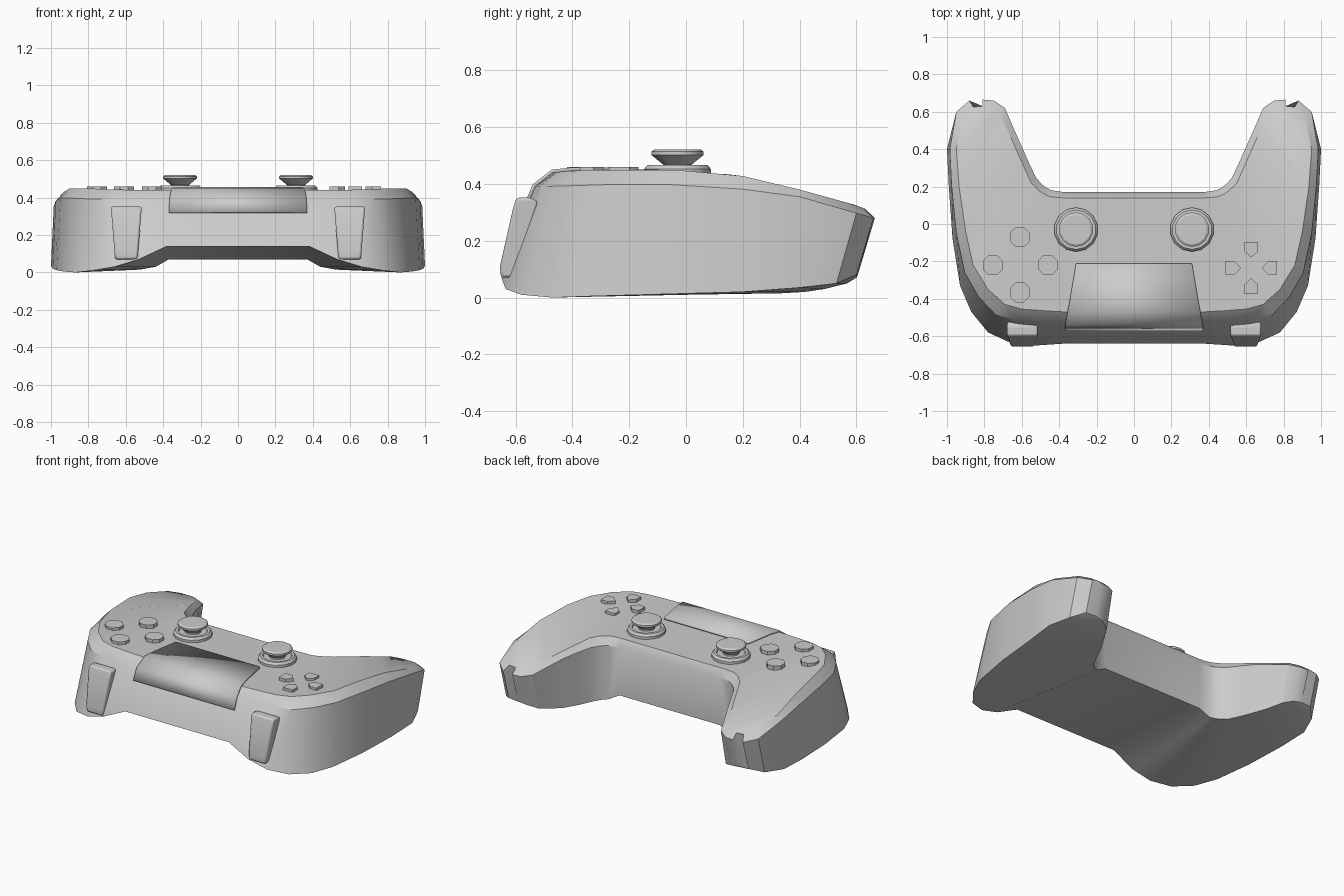
import bpy, bmesh, math
from mathutils import Vector

if "Cube" in bpy.data.objects:
    bpy.data.objects.remove(bpy.data.objects["Cube"])

grey = bpy.data.materials.new("plain_grey")
grey.diffuse_color = (0.6, 0.6, 0.6, 1)
grey.use_nodes = True
grey.node_tree.nodes["Principled BSDF"].inputs["Base Color"].default_value = grey.diffuse_color


def finish(name, bm, angle=30, mirror=False, bevel=0):
    bmesh.ops.recalc_face_normals(bm, faces=bm.faces)
    me = bpy.data.meshes.new(name)
    bm.to_mesh(me)
    bm.free()
    me.materials.append(grey)
    ob = bpy.data.objects.new(name, me)
    bpy.context.collection.objects.link(ob)
    if mirror:
        m = ob.modifiers.new("mirror", 'MIRROR')
        m.use_clip = True
    if bevel:
        b = ob.modifiers.new("bevel", 'BEVEL')
        b.width, b.segments = bevel, 2
    bpy.ops.object.select_all(action='DESELECT')
    ob.select_set(True)
    bpy.context.view_layer.objects.active = ob
    bpy.ops.object.shade_smooth_by_angle(angle=math.radians(angle))
    return ob


def interp(table, y):
    for (a, p), (b, q) in zip(table, table[1:]):
        if y <= b:
            return p + (q - p) * max(0, (y - a) / (b - a))
    return table[-1][1]


def loft(bm, rings, closed=True):
    rows = [[bm.verts.new(p) for p in r] for r in rings]
    n = len(rows[0])
    for a, b in zip(rows, rows[1:]):
        for i in range(n if closed else n - 1):
            j = (i + 1) % n
            bm.faces.new((a[i], a[j], b[j], b[i]))
    return rows


def prism(bm, pts, z0, z1):
    rows = loft(bm, [[(x, y, z) for x, y in pts] for z in (z0, z1)])
    for r in rows:
        bm.faces.new(r)


# Body: half shell lofted from the middle out to the grip tip, then mirrored
rim_z = [(-.53, .39), (-.2, .40), (.1, .395), (.4, .355), (.66, .28)]
top_z = [(-.47, .44), (-.4, .448), (0, .45), (.2, .428), (.4, .38), (.6, .325), (.66, .30)]
# outer side: bottom x y z, rim x y, shoulder x y
outer = [
    (0, -.64, .14, 0, -.53, 0, -.47),
    (.38, -.64, .14, .37, -.53, .37, -.47),
    (.53, -.65, .07, .49, -.53, .46, -.465),
    (.66, -.635, .03, .63, -.515, .60, -.455),
    (.78, -.58, .01, .74, -.485, .69, -.43),
    (.87, -.47, 0, .83, -.39, .78, -.35),
    (.93, -.33, .005, .905, -.26, .86, -.22),
    (.97, -.08, .012, .95, -.05, .90, -.04),
    (.99, .2, .02, .975, .2, .935, .2),
    (1, .4, .035, .985, .4, .95, .4),
    (.95, .53, .05, .95, .60, .915, .575),
    (.88, .60, .08, .88, .66, .86, .625),
]
# inner side: rim x y, bottom z, shoulder x y
inner = [
    (0, .17, .07, 0, .14),
    (.37, .17, .07, .38, .14),
    (.44, .18, .03, .445, .145),
    (.47, .195, .025, .48, .16),
    (.495, .215, .02, .51, .18),
    (.525, .25, .015, .55, .22),
    (.565, .335, .015, .595, .32),
    (.605, .425, .02, .635, .41),
    (.645, .515, .03, .675, .50),
    (.69, .62, .05, .72, .59),
    (.75, .66, .07, .765, .625),
    (.81, .665, .08, .81, .63),
]
rings = []
for o, i in zip(outer, inner):
    tuck = .06 * max(0, min(1, (i[1] - .4) / .25))
    rings.append([
        o[:3],
        (o[3], o[4], interp(rim_z, o[4])),
        (o[5], o[6], interp(top_z, o[6])),
        (i[3], i[4], interp(top_z, i[4])),
        (i[0], i[1], interp(rim_z, i[1])),
        (i[0], i[1] - tuck, i[2])])
bm = bmesh.new()
rows = loft(bm, rings)
bm.faces.new(rows[-1])
finish("body", bm, 32, mirror=True)

# Touch pad: thin plate folded over the front edge
path = [(-.21, .452, .31), (-.40, .452, .342), (-.47, .445, .355),
        (-.535, .395, .366), (-.566, .32, .37)]
bm = bmesh.new()
rows = loft(bm, [[(-w, y, z), (w, y, z)] for y, z, w in path], closed=False)
pad = finish("touch_pad", bm)
s = pad.modifiers.new("thickness", 'SOLIDIFY')
s.thickness, s.offset = .012, 0

# Thumb sticks: turned profile with collar, neck and cap
stick = [(.118, .43), (.118, .452), (.106, .466), (.09, .466), (.085, .458), (.05, .458),
         (.05, .468), (.092, .502), (.092, .514), (.08, .522)]
for side, label in ((-1, "left"), (1, "right")):
    bm = bmesh.new()
    rows = loft(bm, [[(side * .31 + r * math.cos(a), -.03 + r * math.sin(a), z)
                      for a in (math.tau * (k + .5) / 14 for k in range(14))]
                     for r, z in stick])
    bm.faces.new(rows[-1])
    bm.faces.new(rows[0])
    finish(label + "_thumb_stick", bm)

# Round action buttons
for n, (x, y) in enumerate(((-.61, -.07), (-.755, -.22), (-.46, -.22), (-.61, -.365))):
    bm = bmesh.new()
    prism(bm, [(x + .058 * math.cos(math.tau * (k + .5) / 8),
                y + .058 * math.sin(math.tau * (k + .5) / 8)) for k in range(8)], .43, .46)
    finish("action_button_%d" % (n + 1), bm)

# Direction pad: four arrow keys pointing at the middle
key = [(.055, 0), (.09, -.036), (.138, -.036), (.138, .036), (.09, .036)]
for k, label in enumerate(("right", "upper", "left", "lower")):
    c, s = round(math.cos(k * math.pi / 2)), round(math.sin(k * math.pi / 2))
    top = .451 if label == "upper" else .459
    bm = bmesh.new()
    prism(bm, [(.627 + x * c - y * s, -.235 + x * s + y * c) for x, y in key], .43, top)
    finish(label + "_direction_key", bm)

# Triggers: tapered bars leaning on the front wall
bar = [(-.52, .335), (-.545, .352), (-.597, .352), (-.61, .31), (-.655, .11),
       (-.652, .07), (-.60, .07)]
for side, label in ((-1, "left"), (1, "right")):
    bm = bmesh.new()
    rows = loft(bm, [[(side * .597 + e * (.06 + .08 * (z - .07)), y, z) for y, z in bar]
                     for e in (-1, 1)])
    for r in rows:
        bm.faces.new(r)
    finish(label + "_trigger", bm, bevel=.01)
